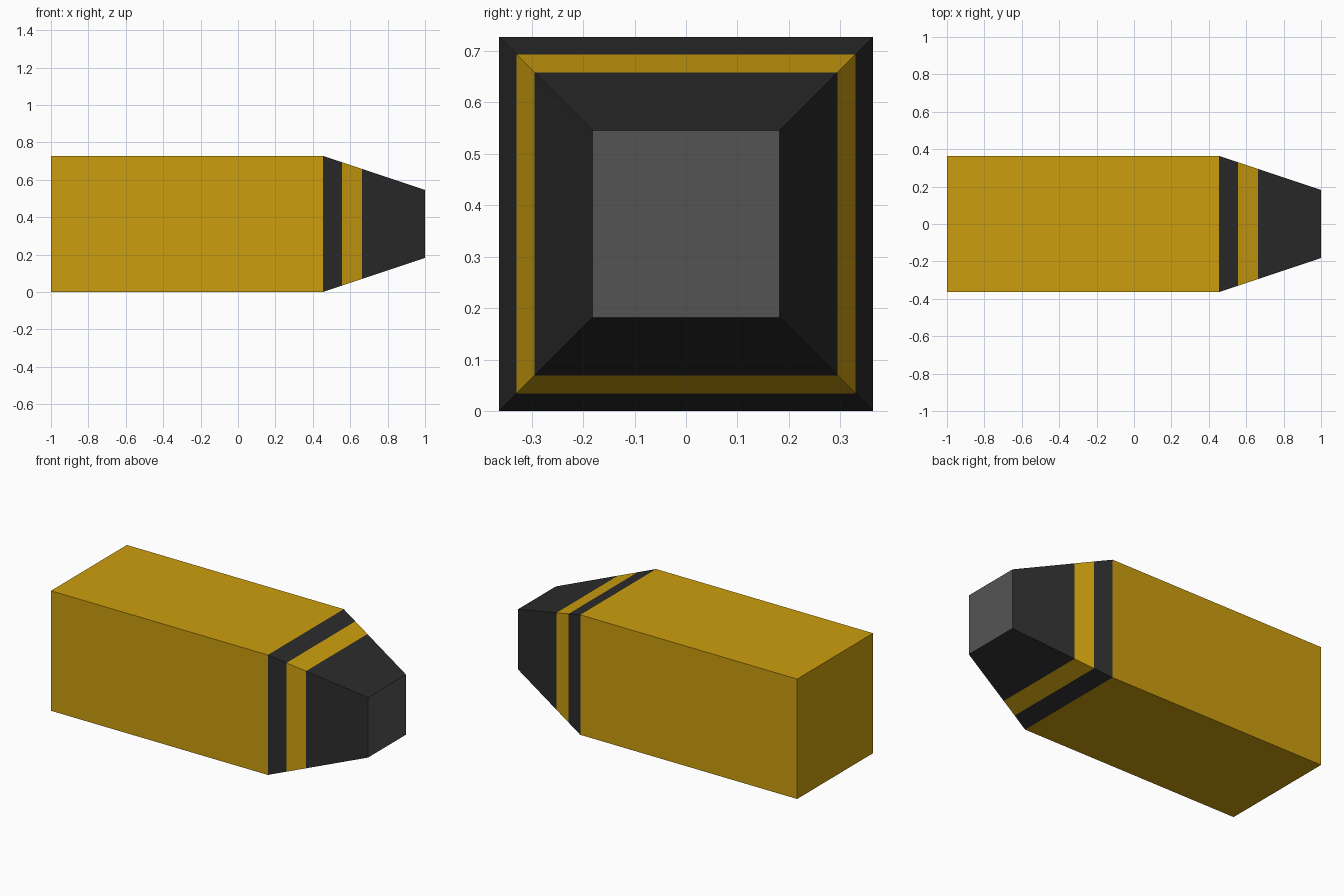
import bpy, bmesh

if "Cube" in bpy.data.objects:
    bpy.data.objects.remove(bpy.data.objects["Cube"])


def srgb(r, g, b):
    return tuple((c / 255 / 12.92) if c <= 10 else ((c / 255 + 0.055) / 1.055) ** 2.4
                 for c in (r, g, b)) + (1.0,)


def material(name, rgb):
    m = bpy.data.materials.new(name)
    m.diffuse_color = srgb(*rgb)
    m.use_nodes = True
    m.node_tree.nodes["Principled BSDF"].inputs["Base Color"].default_value = m.diffuse_color
    return m


mats = [material("yellow", (204, 158, 14)),
        material("charcoal", (43, 43, 43)),
        material("grey", (84, 84, 84))]
YELLOW, CHARCOAL, GREY = range(3)

HALF, TIP_HALF, SHOULDER = 0.3636, 0.1818, 0.4545


def half_width(x):
    """Half the square section: straight case, then a linear taper to the tip."""
    t = max(0.0, (x - SHOULDER) / (1 - SHOULDER))
    return HALF + (TIP_HALF - HALF) * t


# Square sections along x, and the colour of each band between them
stations = [-1.0, SHOULDER, 0.556, 0.662, 1.0]
bands = [YELLOW, CHARCOAL, YELLOW, CHARCOAL]

bm = bmesh.new()
rings = []
for x in stations:
    h = half_width(x)
    rings.append([bm.verts.new((x, sy * h, HALF + sz * h))
                  for sy, sz in ((-1, -1), (1, -1), (1, 1), (-1, 1))])

# Casing, striped nose
for a, b, colour in zip(rings, rings[1:], bands):
    for i in range(4):
        j = (i + 1) % 4
        bm.faces.new((a[i], a[j], b[j], b[i])).material_index = colour

# Base and blunt tip
bm.faces.new(rings[0]).material_index = YELLOW
bm.faces.new(rings[-1]).material_index = GREY
bmesh.ops.recalc_face_normals(bm, faces=bm.faces[:])

mesh = bpy.data.meshes.new("square_shell")
bm.to_mesh(mesh)
bm.free()
for m in mats:
    mesh.materials.append(m)
bpy.context.collection.objects.link(bpy.data.objects.new("square_shell", mesh))
